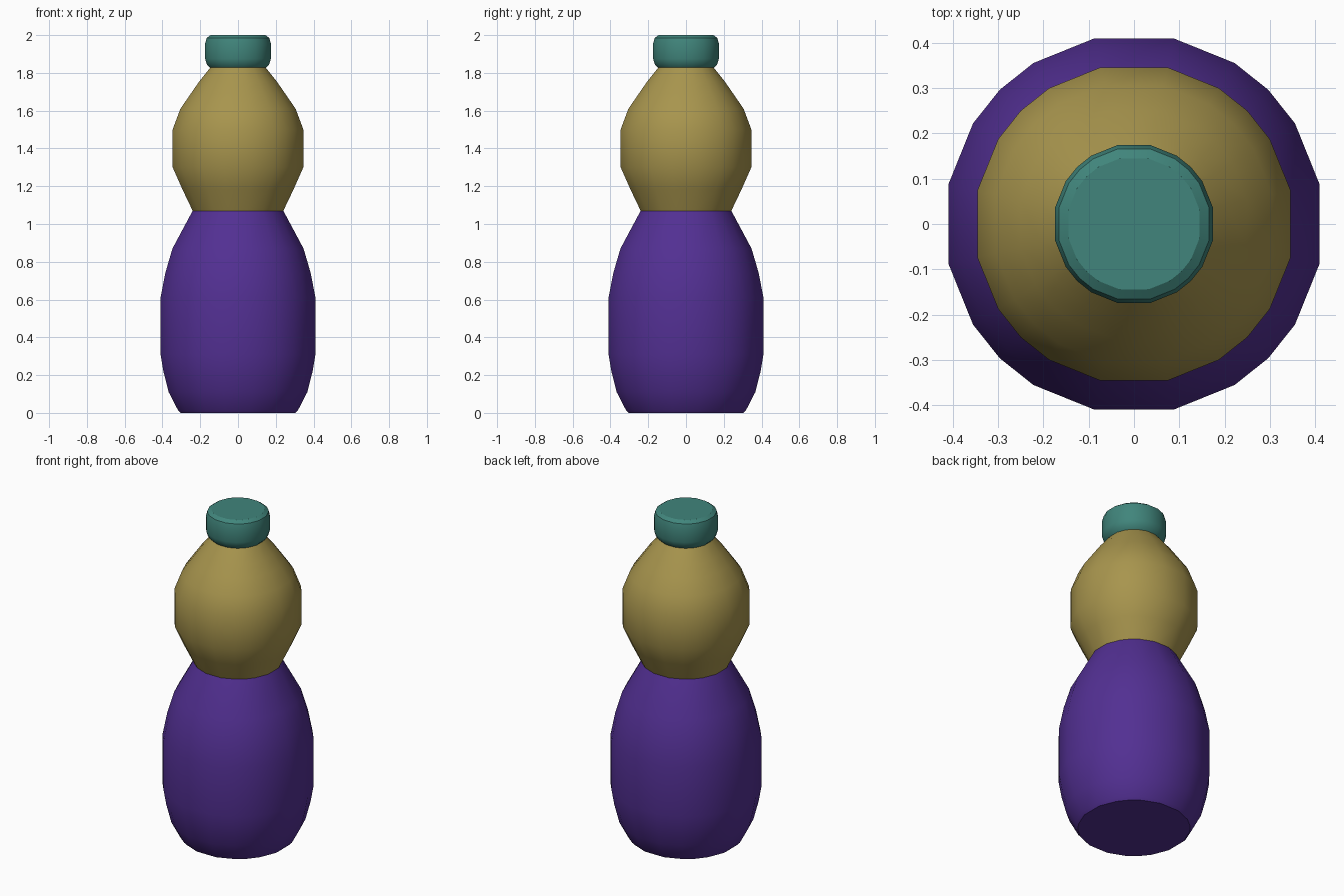
import bpy, bmesh, math

cube = bpy.data.objects.get("Cube")
if cube:
    bpy.data.objects.remove(cube, do_unlink=True)

# Side directions repeat each quarter turn, with a wide flat facing each axis
QUARTER = [12, 32, 45, 58, 78]
ANGLES = [math.radians(a + 90 * q) for q in range(4) for a in QUARTER]


def material(name, color):
    mat = bpy.data.materials.new(name)
    mat.use_nodes = True
    mat.diffuse_color = (*color, 1)
    mat.node_tree.nodes["Principled BSDF"].inputs["Base Color"].default_value = (*color, 1)
    return mat


def lathe(name, profile, mat):
    """Turn a (half width, height) outline into a closed, smooth solid."""
    bm = bmesh.new()
    scale = 1 / math.cos(ANGLES[0])
    rings = [[bm.verts.new((w * scale * math.cos(a), w * scale * math.sin(a), z))
              for a in ANGLES] for w, z in profile]
    n = len(ANGLES)
    for low, high in zip(rings, rings[1:]):
        for i in range(n):
            j = (i + 1) % n
            bm.faces.new((low[i], low[j], high[j], high[i]))
    bm.faces.new(rings[0][::-1])
    bm.faces.new(rings[-1])
    mesh = bpy.data.meshes.new(name)
    bm.to_mesh(mesh)
    bm.free()
    mesh.materials.append(mat)
    obj = bpy.data.objects.new(name, mesh)
    bpy.context.collection.objects.link(obj)
    bpy.ops.object.select_all(action='DESELECT')
    obj.select_set(True)
    bpy.context.view_layer.objects.active = obj
    bpy.ops.object.shade_smooth_by_angle(angle=math.radians(35))
    return obj


purple = material("purple", (0.085, 0.029, 0.29))
gold = material("gold", (0.39, 0.30, 0.075))
teal = material("teal", (0.052, 0.235, 0.2))

# Barrel-shaped lower body with a flat base
lathe("body", [(0.305, 0), (0.318, 0.015), (0.367, 0.11), (0.395, 0.22), (0.41, 0.31),
               (0.41, 0.61), (0.385, 0.74), (0.347, 0.87), (0.24, 1.07)], purple)

# Rounded head
lathe("head", [(0.24, 1.07), (0.295, 1.185), (0.346, 1.3), (0.346, 1.5), (0.305, 1.61),
               (0.25, 1.69), (0.205, 1.755), (0.145, 1.83)], gold)

# Cap with rounded rims
lathe("cap", [(0.145, 1.825), (0.165, 1.845), (0.174, 1.875), (0.174, 1.955),
              (0.166, 1.985), (0.145, 2.0)], teal)
